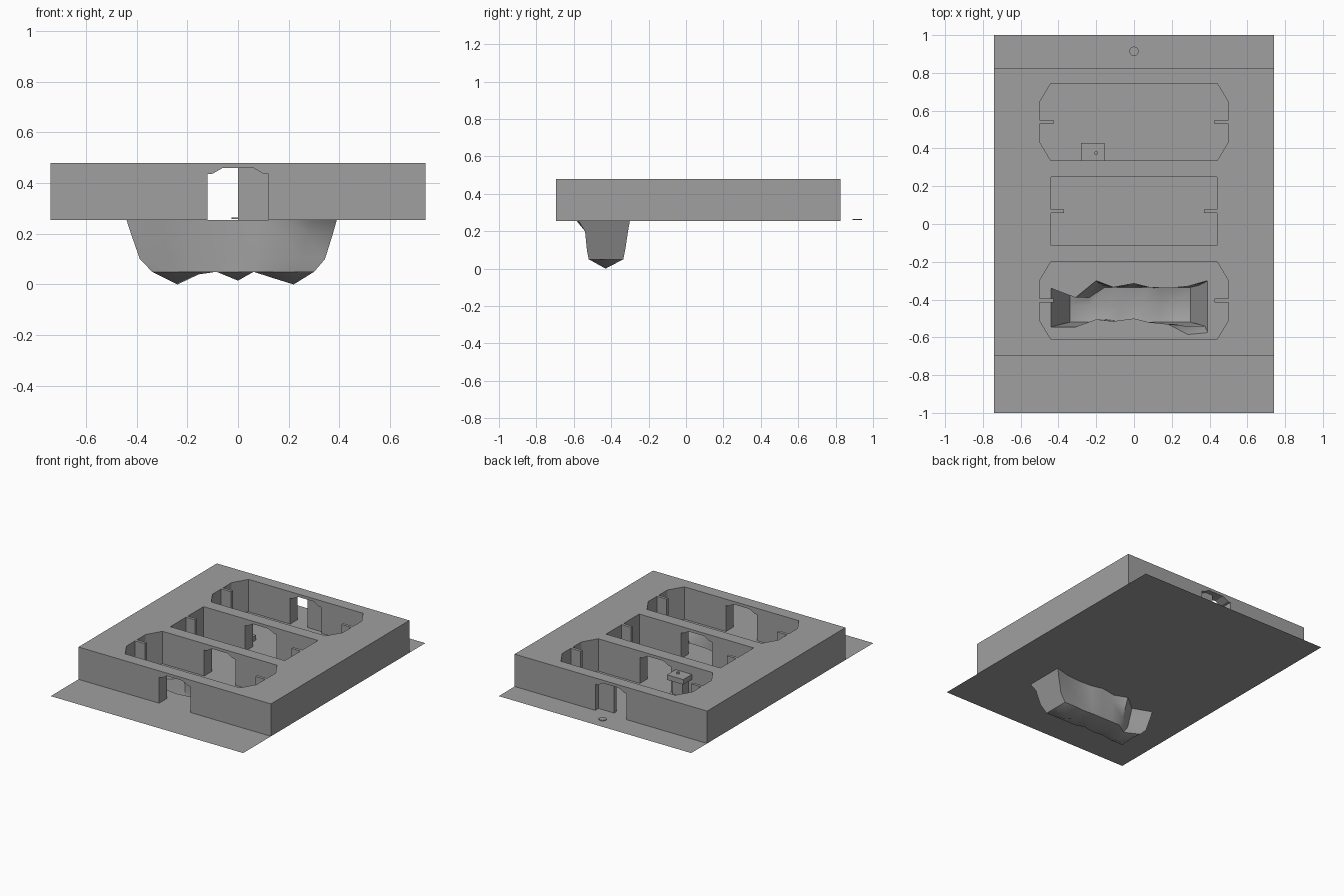
import bpy, bmesh
from math import radians, cos, sin, pi
from mathutils import Vector

old = bpy.data.objects.get("Cube")
if old:
    bpy.data.objects.remove(old, do_unlink=True)

stone = bpy.data.materials.new("grey_stone")
stone.use_nodes = True
GREY = (0.35, 0.35, 0.35, 1)
stone.diffuse_color = GREY
stone.node_tree.nodes["Principled BSDF"].inputs["Base Color"].default_value = GREY

GROUND, ROOF = 0.255, 0.48


def finish(bm, name):
    bmesh.ops.recalc_face_normals(bm, faces=bm.faces)
    me = bpy.data.meshes.new(name)
    bm.to_mesh(me)
    bm.free()
    me.materials.append(stone)
    ob = bpy.data.objects.new(name, me)
    bpy.context.collection.objects.link(ob)
    return ob


def prism(name, outline, lo, hi, axis="z"):
    """Extrude a closed outline along z, or along y for an (x, z) outline."""
    bm = bmesh.new()
    place = (lambda a, b, t: (a, b, t)) if axis == "z" else (lambda a, b, t: (a, t, b))
    face = bm.faces.new([bm.verts.new(place(a, b, lo)) for a, b in outline])
    ext = bmesh.ops.extrude_face_region(bm, geom=[face])
    moved = [v for v in ext["geom"] if isinstance(v, bmesh.types.BMVert)]
    bmesh.ops.translate(bm, verts=moved, vec=place(0, 0, hi - lo))
    return finish(bm, name)


def rect(x0, x1, y0, y1):
    return [(x0, y0), (x1, y0), (x1, y1), (x0, y1)]


def room_outline(y0, y1, half, chamfer, fin):
    """Plan of a room with a thin fin jutting from each end wall."""
    mid = (y0 + y1) / 2
    side = [(half, mid - 0.01), (half - fin, mid - 0.01),
            (half - fin, mid + 0.01), (half, mid + 0.01)]
    if chamfer:
        c = half - 0.06
        side = [(c, y0), (half, y0 + chamfer)] + side + [(half, y1 - chamfer), (c, y1)]
    else:
        side = [(half, y0)] + side + [(half, y1)]
    return side + [(-x, y) for x, y in reversed(side)]


def cut(target, cutter):
    mod = target.modifiers.new("cut", "BOOLEAN")
    mod.operation, mod.solver, mod.object = "DIFFERENCE", "EXACT", cutter
    bpy.context.view_layer.objects.active = target
    bpy.ops.object.modifier_apply(modifier=mod.name)
    bpy.data.objects.remove(cutter, do_unlink=True)


# Building block with three rooms and a line of doorways
block = prism("building_walls", rect(-0.74, 0.74, -0.695, 0.825), GROUND, ROOF)
for y0, y1, half, chamfer, fin in ((-0.61, -0.2, 0.5, 0.1, 0.075),
                                   (-0.115, 0.25, 0.44, 0, 0.07),
                                   (0.335, 0.745, 0.5, 0.1, 0.075)):
    cut(block, prism("room_cutter", room_outline(y0, y1, half, chamfer, fin), 0.2, 0.6))

arch = [(0.12, 0.435), (0.1, 0.437), (0.06, 0.46)]
doorway = [(0.12, 0.2)] + arch + [(-x, z) for x, z in reversed(arch)] + [(-0.12, 0.2)]
cut(block, prism("door_cutter", doorway, -0.9, 1.0, "y"))

# Half-open door leaf in the rear doorway
prism("rear_door_leaf", [(0, GROUND), (0.12, GROUND)] + arch + [(0, 0.46)],
      0.765, 0.79, "y")

# Pit: stations of (x, front y, back y, floor z)
stations = [(-0.44, -0.545, -0.34, 0.06), (-0.31, -0.545, -0.39, 0.0),
            (-0.2, -0.505, -0.30, 0.04), (-0.11, -0.515, -0.335, 0.05),
            (0.0, -0.5, -0.315, 0.015), (0.08, -0.52, -0.335, 0.05),
            (0.18, -0.53, -0.34, 0.025), (0.285, -0.585, -0.33, 0.0),
            (0.39, -0.575, -0.3, 0.05)]
# Wall levels: (z, x scale, front limit, back limit)
levels = [(GROUND, 1, -1, 1), (0.2, 0.96, -0.54, -0.31),
          (0.1, 0.88, -0.53, -0.325), (0.05, 0.77, -0.52, -0.335)]
bm = bmesh.new()
sections = []
for x, front, back, floor in stations:
    pts = [(x * s, max(front, f), z) for z, s, f, b in levels]
    pts.append((x * 0.77, -0.43, floor))
    pts += [(x * s, min(back, b), z) for z, s, f, b in reversed(levels)]
    sections.append([bm.verts.new(p) for p in pts])
for a, b in zip(sections, sections[1:]):
    for i in range(len(a) - 1):
        bm.faces.new((a[i], a[i + 1], b[i + 1], b[i]))
for end in (sections[0], sections[-1]):
    bm.faces.new(end)
pit = finish(bm, "pit")
pit.select_set(True)
bpy.context.view_layer.objects.active = pit
bpy.ops.object.shade_smooth_by_angle(angle=radians(45))
pit.select_set(False)

# Ground sheet with the pit mouth left open
bm = bmesh.new()
rim = [(x, f) for x, f, b, z in stations] + [(x, b) for x, f, b, z in reversed(stations)]
edges = []
for loop in (rect(-0.74, 0.74, -1, 1), rim):
    vs = [bm.verts.new((x, y, GROUND)) for x, y in loop]
    edges += [bm.edges.new((vs[i - 1], vs[i])) for i in range(len(vs))]
bmesh.ops.triangle_fill(bm, edges=edges, use_beauty=True, normal=Vector((0, 0, 1)))
ground = finish(bm, "ground_sheet")

# Altar against the front wall of the rear room
for name, inset, z0, z1 in (("altar_base", 0.005, GROUND, 0.29),
                            ("altar_stem", 0.025, 0.29, 0.39),
                            ("altar_top", 0.0, 0.39, 0.425)):
    prism(name, rect(-0.28 + inset, -0.155 - inset, 0.335, 0.43 - inset), z0, z1)


def disc(x, y, r):
    return [(x + r * cos(i * pi / 6), y + r * sin(i * pi / 6)) for i in range(12)]


prism("altar_knob", disc(-0.2, 0.375, 0.01), 0.425, 0.435)

# Small step plate behind the rear door
prism("step_plate", disc(0, 0.915, 0.025), 0.259, 0.264)
